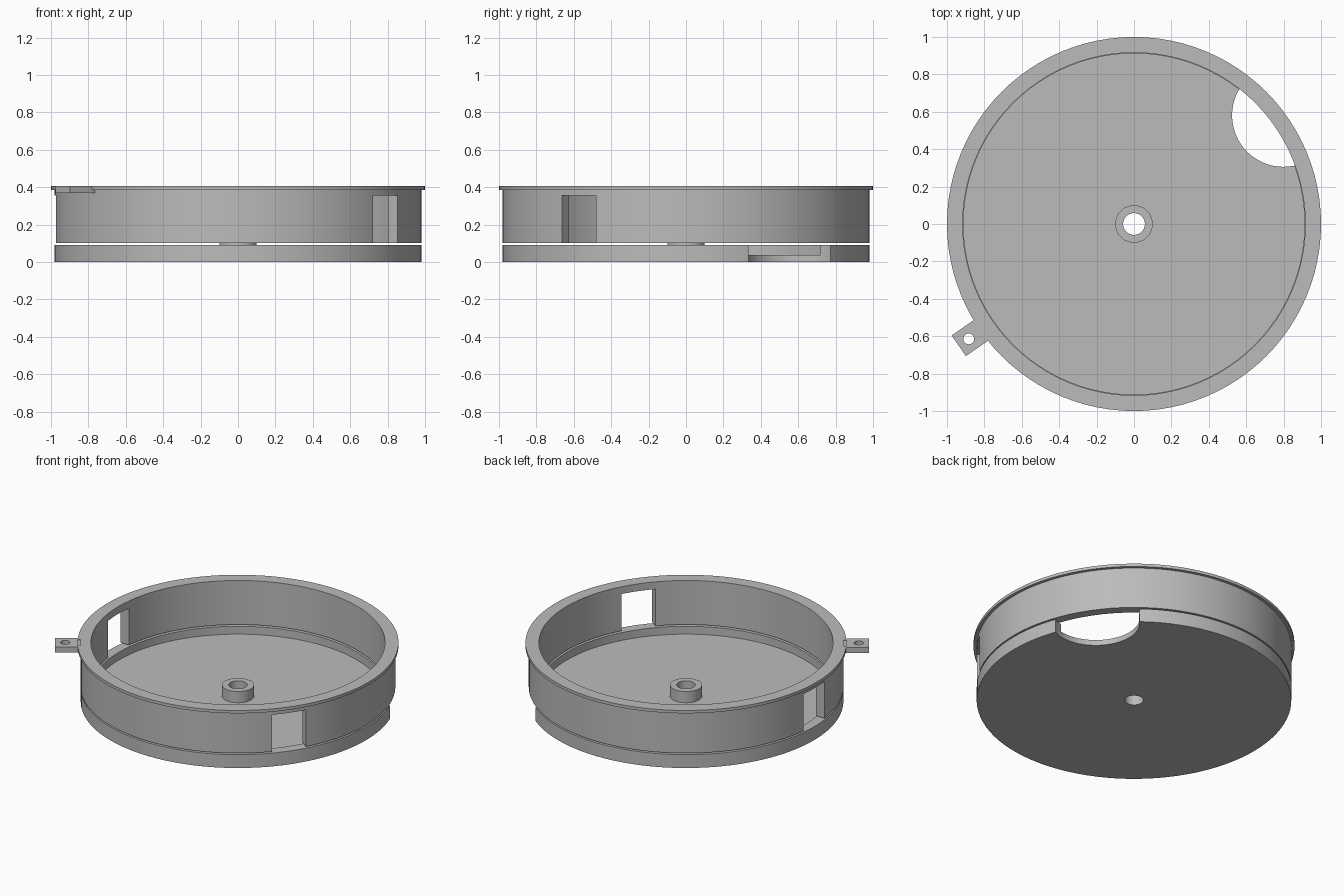
import bpy, bmesh, math
from mathutils import Matrix

if "Cube" in bpy.data.objects:
    bpy.data.objects.remove(bpy.data.objects["Cube"], do_unlink=True)

SEGMENTS = 96
TOP = 0.405

grey = bpy.data.materials.new("plain_grey")
grey.use_nodes = True
grey.diffuse_color = (0.5, 0.5, 0.5, 1)
grey.node_tree.nodes["Principled BSDF"].inputs["Base Color"].default_value = grey.diffuse_color


def finish(name, bm):
    bmesh.ops.recalc_face_normals(bm, faces=bm.faces)
    mesh = bpy.data.meshes.new(name)
    bm.to_mesh(mesh)
    bm.free()
    mesh.materials.append(grey)
    obj = bpy.data.objects.new(name, mesh)
    bpy.context.collection.objects.link(obj)
    return obj


def revolve(name, profile):
    """Sweep a closed (radius, height) outline around z."""
    bm = bmesh.new()
    loops = []
    for i in range(SEGMENTS):
        a = math.tau * i / SEGMENTS
        loops.append([bm.verts.new((r * math.cos(a), r * math.sin(a), z)) for r, z in profile])
    n = len(profile)
    for i in range(SEGMENTS):
        here, there = loops[i], loops[(i + 1) % SEGMENTS]
        for j in range(n):
            k = (j + 1) % n
            bm.faces.new((here[j], there[j], there[k], here[k]))
    return finish(name, bm)


def radial_box(name, angle, r0, r1, width, z0, z1):
    """Box reaching from radius r0 to r1 along the given angle."""
    bm = bmesh.new()
    place = (Matrix.Rotation(math.radians(angle), 4, 'Z')
             @ Matrix.Translation(((r0 + r1) / 2, 0, (z0 + z1) / 2))
             @ Matrix.Diagonal((r1 - r0, width, z1 - z0, 1)))
    bmesh.ops.create_cube(bm, size=1, matrix=place)
    return finish(name, bm)


def post(name, angle, dist, radius, segments):
    """Tall upright cylinder used for drilling."""
    a = math.radians(angle)
    bm = bmesh.new()
    bmesh.ops.create_cone(bm, cap_ends=True, segments=segments, radius1=radius, radius2=radius,
                          depth=2, matrix=Matrix.Translation((dist * math.cos(a), dist * math.sin(a), 0)))
    return finish(name, bm)


def cut(obj, cutter):
    cutter.hide_render = True
    mod = obj.modifiers.new("cut", 'BOOLEAN')
    mod.operation = 'DIFFERENCE'
    mod.solver = 'EXACT'
    mod.object = cutter
    bpy.ops.object.select_all(action='DESELECT')
    bpy.context.view_layer.objects.active = obj
    obj.select_set(True)
    bpy.ops.object.modifier_apply(modifier=mod.name)
    bpy.data.objects.remove(cutter, do_unlink=True)


# Shallow base tray with a hollow hub, and a round bite through its edge
base_tray = revolve("base_tray", [(0.058, 0), (0.98, 0), (0.98, 0.092), (0.912, 0.092),
                                  (0.912, 0.038), (0.1, 0.038), (0.1, 0.115), (0.058, 0.115)])
cut(base_tray, post("bite_cutter", 36, 0.988, 0.275, 64))

# Upper ring with a thin flange, and two windows open at the bottom
upper_ring = revolve("upper_ring", [(0.916, 0.102), (0.98, 0.102), (0.98, 0.385),
                                    (1, 0.385), (1, TOP), (0.916, TOP)])
for angle in (-36, 180):
    cut(upper_ring, radial_box("window_cutter", angle, 0.8, 1.1, 0.225, 0, 0.355))

# Mounting tab with a screw hole
TAB = 214.8
mounting_tab = radial_box("mounting_tab", TAB, 0.965, 1.141, 0.134, 0.368, TOP)
cut(mounting_tab, post("screw_cutter", TAB, 1.076, 0.029, 32))

# Fine groove where the tab meets the flange
for part in (upper_ring, mounting_tab):
    cut(part, radial_box("groove_cutter", TAB, 0.98, 1.0, 0.09, TOP - 0.006, 0.5))

# Smooth round walls with crisp edges
bpy.ops.object.select_all(action='DESELECT')
for part in (base_tray, upper_ring, mounting_tab):
    part.select_set(True)
bpy.context.view_layer.objects.active = base_tray
bpy.ops.object.shade_smooth_by_angle(angle=math.radians(30))
